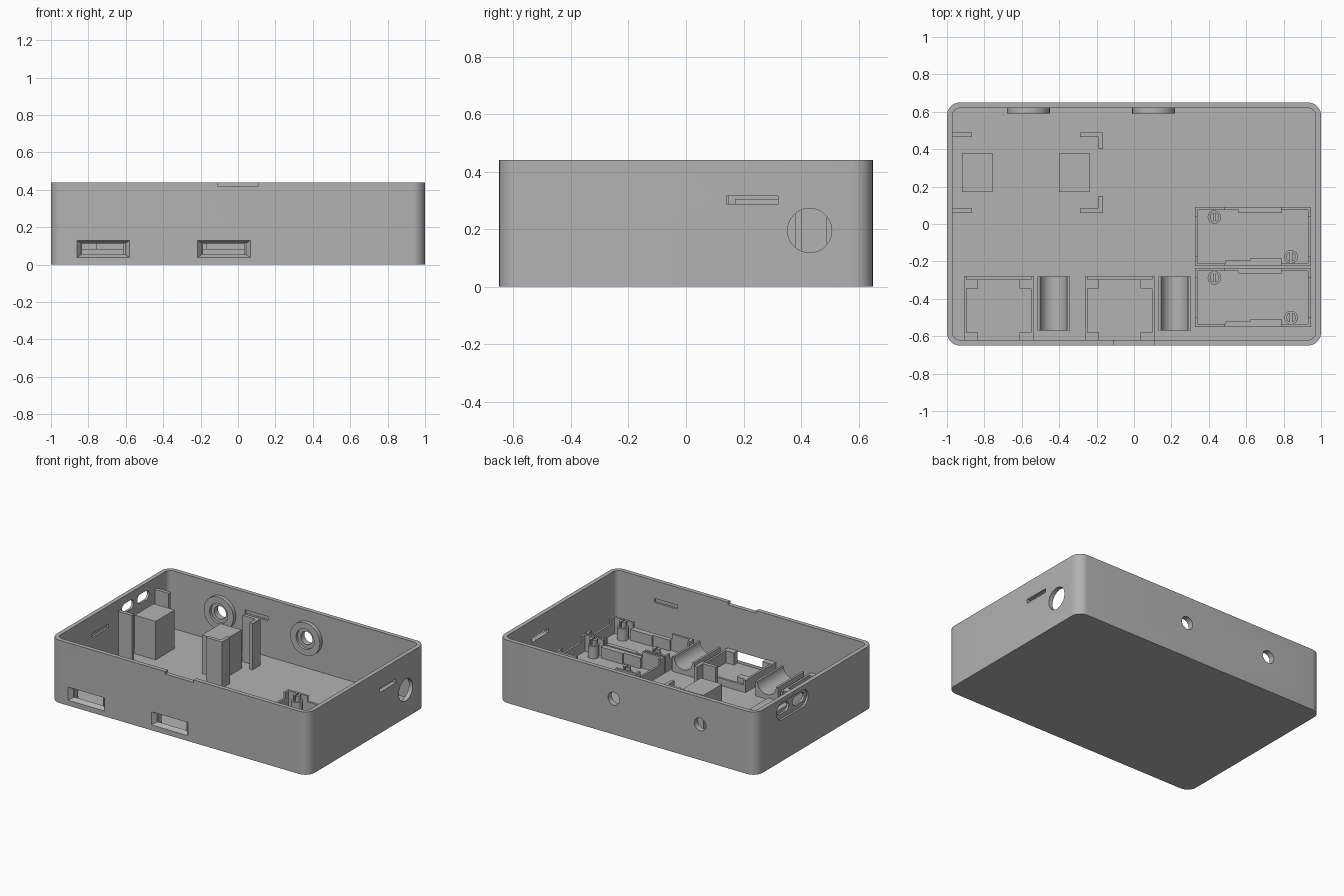
import bpy, bmesh
from math import sin, cos, pi

cube = bpy.data.objects.get("Cube")
if cube:
    bpy.data.objects.remove(cube, do_unlink=True)

grey = bpy.data.materials.new("plain grey plastic")
grey.use_nodes = True
COLOUR = (0.45, 0.45, 0.45, 1)
grey.diffuse_color = COLOUR
grey.node_tree.nodes["Principled BSDF"].inputs["Base Color"].default_value = COLOUR

# Outer size, wall and floor
HX, HY, H, WALL, FLOOR = 1.0, 0.65, 0.44, 0.03, 0.035
IX, IY = HX - WALL, HY - WALL


def rounded(cu, cv, hu, hv, r, n=8):
    """Outline of a rounded rectangle, slot or circle."""
    pts = []
    for k, (su, sv) in enumerate([(1, 1), (-1, 1), (-1, -1), (1, -1)]):
        for i in range(n + 1):
            a = (k + i / n) * pi / 2
            p = (cu + su * (hu - r) + r * cos(a), cv + sv * (hv - r) + r * sin(a))
            if not pts or abs(p[0] - pts[-1][0]) + abs(p[1] - pts[-1][1]) > 1e-5:
                pts.append(p)
    if abs(pts[0][0] - pts[-1][0]) + abs(pts[0][1] - pts[-1][1]) < 1e-5:
        pts.pop()
    return pts


def circle(cu, cv, r):
    return rounded(cu, cv, r, r, r)


def rect(u0, u1, v0, v1):
    return [(u0, v0), (u1, v0), (u1, v1), (u0, v1)]


def prism(name, pts, axis, a, b, end=None):
    """Extrude an outline along an axis, optionally to a different end outline."""
    place = {"x": lambda u, v, t: (t, u, v),
             "y": lambda u, v, t: (u, t, v),
             "z": lambda u, v, t: (u, v, t)}[axis]
    bm = bmesh.new()
    low = [bm.verts.new(place(u, v, a)) for u, v in pts]
    top = [bm.verts.new(place(u, v, b)) for u, v in (end or pts)]
    bm.faces.new(low)
    bm.faces.new(top)
    for i in range(len(low)):
        j = (i + 1) % len(low)
        bm.faces.new([low[i], low[j], top[j], top[i]])
    bmesh.ops.recalc_face_normals(bm, faces=bm.faces)
    mesh = bpy.data.meshes.new(name)
    bm.to_mesh(mesh)
    bm.free()
    mesh.materials.append(grey)
    obj = bpy.data.objects.new(name, mesh)
    bpy.context.collection.objects.link(obj)
    return obj


def box(name, x0, x1, y0, y1, top, bottom=FLOOR - 0.003):
    return prism(name, rect(x0, x1, y0, y1), "z", bottom, top)


def activate(obj):
    bpy.ops.object.select_all(action="DESELECT")
    obj.select_set(True)
    bpy.context.view_layer.objects.active = obj


def cut(obj, *args, **kw):
    """Subtract a prism and discard the cutter."""
    cutter = prism("cutter", *args, **kw)
    cutter.hide_render = True
    mod = obj.modifiers.new("cut", "BOOLEAN")
    mod.operation, mod.solver, mod.object = "DIFFERENCE", "EXACT", cutter
    activate(obj)
    bpy.ops.object.modifier_apply(modifier=mod.name)
    bpy.data.objects.remove(cutter, do_unlink=True)


def smooth(obj):
    activate(obj)
    bpy.ops.object.shade_smooth_by_angle()


# Hollow case with rounded corners
case = prism("case_shell", rounded(0, 0, HX, HY, 0.07), "z", 0, H)
cut(case, rounded(0, 0, IX, IY, 0.04), "z", FLOOR, H + 0.1)

# Notch in the front rim and round opening in the side
cut(case, rect(-0.11, 0.11, 0.422, 0.5), "y", -HY - 0.1, -IY + 0.02)
cut(case, circle(0.43, 0.195, 0.077), "x", IX - 0.05, HX + 0.1)

# Flared front ports
for cx in (-0.72, -0.075):
    cut(case, rect(cx - 0.142, cx + 0.142, 0.037, 0.13), "y", -HY - 0.001, -IY + 0.005,
        end=rect(cx - 0.112, cx + 0.112, 0.058, 0.112))

# Recessed slot pair in the other side wall
cut(case, rounded(0.25, 0.35, 0.175, 0.06, 0.06), "x", -HX - 0.05, -HX + 0.014)
for cy in (0.165, 0.335):
    cut(case, rounded(cy, 0.355, 0.065, 0.032, 0.032), "x", -HX - 0.05, -IX + 0.05)

# Shallow latch slots inside the walls
LATCH = (0.287, 0.315)
cut(case, rect(-0.38, -0.2, *LATCH), "y", IY - 0.05, IY + 0.014)
cut(case, rect(0.5, 0.68, *LATCH), "y", -IY - 0.014, -IY + 0.05)
cut(case, rect(-0.23, -0.05, *LATCH), "x", -IX - 0.014, -IX + 0.05)
cut(case, rect(0.14, 0.32, *LATCH), "x", IX - 0.014, IX + 0.05)

# Round bosses and holes through the back wall
for cx in (-0.565, 0.105):
    cut(case, circle(cx, 0.25, 0.045), "y", IY - 0.05, HY + 0.05)
    boss = prism("back_boss", circle(cx, 0.25, 0.115), "y", 0.592, IY + 0.003)
    cut(boss, circle(cx, 0.25, 0.07), "y", 0.55, 0.61)
    cut(boss, circle(cx, 0.25, 0.045), "y", 0.55, HY)
    smooth(boss)
smooth(case)

# Support blocks and tall board brackets
for x0 in (-0.92, -0.4):
    box("support_block", x0, x0 + 0.163, 0.17, 0.38, 0.305)
for side in (-1, 1):
    y_out = 0.275 + side * 0.215
    y_in, y_leg = y_out - side * 0.025, y_out - side * 0.09
    ya, yb = sorted((y_out, y_in))
    box("wall_bracket", -IX - 0.003, -0.865, ya, yb, 0.36)
    box("corner_bracket", -0.29, -0.167, ya, yb, 0.36)
    ya, yb = sorted((y_in, y_leg))
    box("corner_bracket_leg", -0.19, -0.167, ya, yb, 0.36)

# Square port holders, each with a round cradle beside it
for x0 in (-0.91, -0.263):
    x1 = x0 + 0.375
    for xa in (x0, x1 - 0.015):
        box("holder_side", xa, xa + 0.015, -IY - 0.003, -0.282, 0.12)
    box("holder_back", x0, x1, -0.297, -0.282, 0.085)
    for xa in (x0 + 0.015, x1 - 0.077):
        box("holder_back_post", xa, xa + 0.062, -0.345, -0.297, 0.12)
        box("holder_front_post", xa, xa + 0.062, -IY - 0.003, -0.58, 0.12)

    cx = x1 + 0.105
    groove = [(cx + 0.072 * cos(pi + pi * i / 16), 0.14 + 0.072 * sin(pi + pi * i / 16))
              for i in range(17)]
    outline = [(cx - 0.087, FLOOR - 0.003), (cx - 0.087, 0.14)] + groove
    outline += [(cx + 0.087, 0.14), (cx + 0.087, FLOOR - 0.003)]
    smooth(prism("round_cradle", outline, "y", -0.57, -0.28))

# Two board trays with split locating pegs
X0, X1, T = 0.325, 0.945, 0.015
for y0 in (-0.55, -0.225):
    y1 = y0 + 0.315
    for xa in (X0, X1 - T):
        box("tray_end", xa, xa + T, y0 + 0.05, y1 - 0.05, 0.11)
        for ya in (y0, y1 - 0.05):
            box("tray_end_corner", xa, xa + T, ya, ya + 0.05, 0.15)
    for ya in (y0, y1 - T):
        box("tray_rail", X0 + 0.16, X1 - 0.16, ya, ya + T, 0.11)
        box("tray_rail_corner", X0 + T, X0 + 0.16, ya, ya + T, 0.15)
        box("tray_rail_corner", X1 - 0.16, X1 - T, ya, ya + T, 0.15)
    box("tray_back_ledge", 0.56, 0.79, y1 - 0.03, y1 - T, 0.11)
    box("tray_front_ledge", 0.49, 0.62, y0 + T, y0 + 0.03, 0.11)
    box("tray_front_ledge", 0.62, 0.79, y0 + T, y0 + 0.04, 0.11)
    for cx, cy in ((0.43, y1 - 0.053), (0.84, y0 + 0.05)):
        smooth(prism("peg_base", circle(cx, cy, 0.036), "z", FLOOR - 0.003, 0.12))
        for s in (-1, 1):
            half = [(cx + s * (0.005 + 0.02 * sin(pi * i / 10)), cy + 0.024 * cos(pi * i / 10))
                    for i in range(11)]
            smooth(prism("peg_pin", half, "z", 0.117, 0.16))
